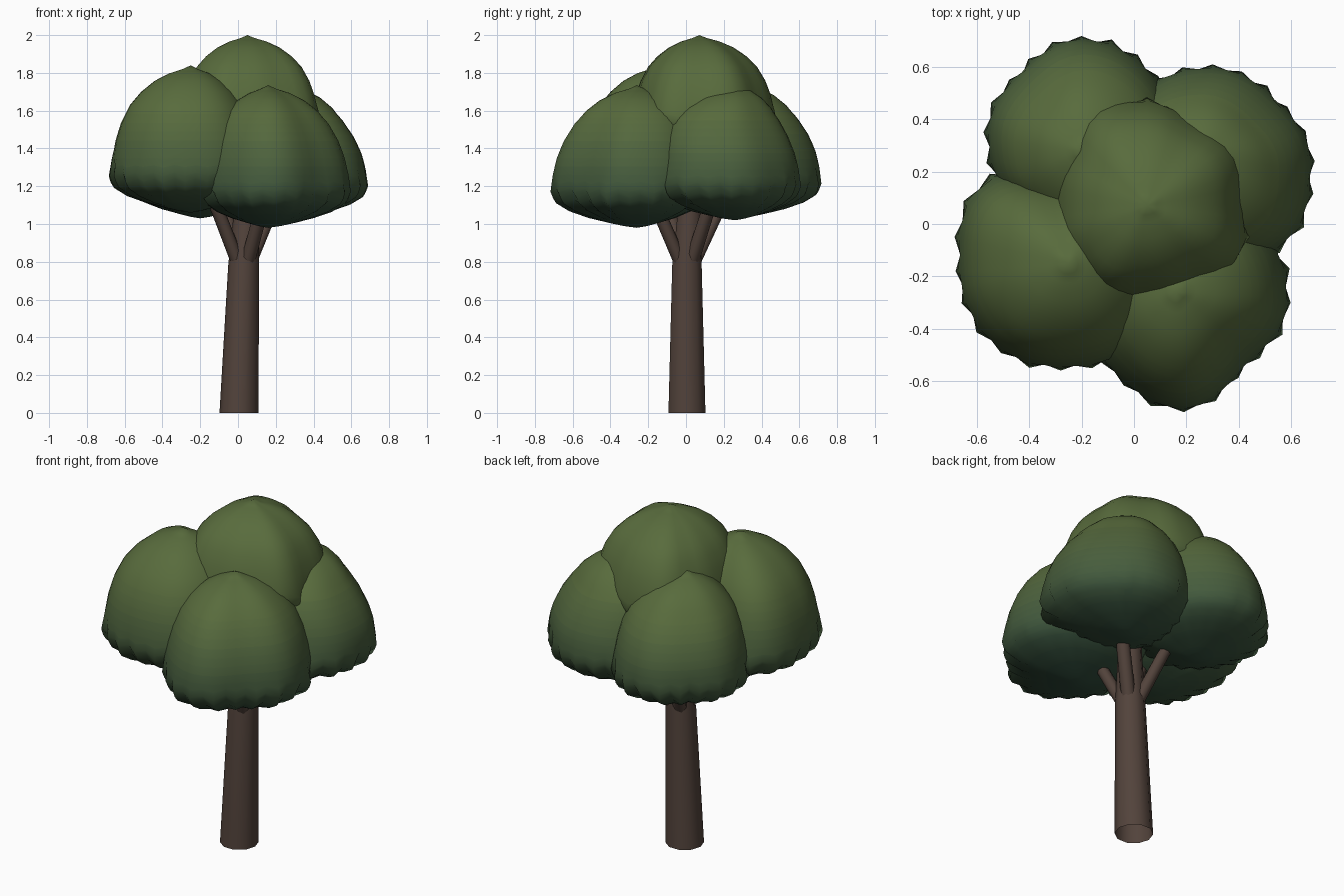
import bpy, bmesh, math, random
from mathutils import Vector

if "Cube" in bpy.data.objects:
    bpy.data.objects.remove(bpy.data.objects["Cube"])

random.seed(4)


def material(name, color):
    m = bpy.data.materials.new(name)
    m.diffuse_color = (*color, 1)
    m.use_nodes = True
    m.node_tree.nodes["Principled BSDF"].inputs["Base Color"].default_value = m.diffuse_color
    return m


def finish(name, bm, mats, angle):
    bmesh.ops.recalc_face_normals(bm, faces=bm.faces[:])
    mesh = bpy.data.meshes.new(name)
    bm.to_mesh(mesh)
    bm.free()
    for m in mats:
        mesh.materials.append(m)
    for p in mesh.polygons:
        p.use_smooth = True
    mesh.set_sharp_from_angle(angle=math.radians(angle))
    ob = bpy.data.objects.new(name, mesh)
    bpy.context.collection.objects.link(ob)
    return ob


def skin(bm, rings):
    """Bridge successive closed rings of equal length."""
    for a, b in zip(rings, rings[1:]):
        n = len(a)
        for i in range(n):
            j = (i + 1) % n
            bm.faces.new((a[i], a[j], b[j], b[i]))


# Materials: bark, and leaf greens running from dark underside to olive top
bark = material("bark", (0.085, 0.056, 0.044))
LOW, HIGH, STEPS = Vector((0.030, 0.072, 0.045)), Vector((0.098, 0.148, 0.046)), 18
leaves = [material(f"leaf_{i}", LOW.lerp(HIGH, i / (STEPS - 1))) for i in range(STEPS)]


# Tapered open-ended limb through a list of (x, y, z, radius)
def limb(name, points, sides):
    bm = bmesh.new()
    rings = []
    for x, y, z, r in points:
        rings.append([bm.verts.new((x + r * math.cos(a), y + r * math.sin(a), z))
                      for a in (math.tau * i / sides for i in range(sides))])
    skin(bm, rings)
    return finish(name, bm, [bark], 50)


limb("trunk", [(0.005, 0.005, 0, 0.103), (0.03, 0.005, 0.78, 0.082),
               (0.045, 0.02, 1.08, 0.065), (0.05, 0.05, 1.40, 0.04)], 10)

# Leaf clump: (radius, height) profile, full dome above, shallow cone below
PROFILE = [(0.10, 0.975), (0.27, 0.945), (0.45, 0.895), (0.62, 0.82), (0.76, 0.73),
           (0.87, 0.61), (0.94, 0.49), (0.985, 0.37), (1.0, 0.26), (0.93, 0.18),
           (0.78, 0.12), (0.56, 0.07), (0.33, 0.035), (0.15, 0.012)]
FINE = [PROFILE[0]]
for p, q in zip(PROFILE, PROFILE[1:]):
    FINE += [((p[0] + q[0]) / 2, (p[1] + q[1]) / 2), q]
TEETH = 20


def around(values, a):
    """Smoothly blend values spaced evenly around the circle."""
    u = a / math.tau * len(values)
    i, t = int(u), u - int(u)
    t = t * t * (3 - 2 * t)
    return values[i % len(values)] * (1 - t) + values[(i + 1) % len(values)] * t


def clump(name, center, lobes, apex, bottom, top, lean=0.0):
    bm = bmesh.new()
    n = TEETH * 2
    jag = [random.uniform(0.4, 1.0) * (-1) ** i for i in range(n)]
    height = top - bottom
    inward = -Vector(center).normalized() * lean
    rings = []
    for r, h in FINE:
        tooth = 0.055 * max(0, 1 - abs(h - 0.22) / 0.18)   # ragged only near the rim
        k = min(1, r * 1.1)
        shift = max(0, 1 - abs(h - 0.75) / 0.3)            # upper dome leans to the trunk
        cx = apex[0] + (center[0] - apex[0]) * k + inward.x * shift
        cy = apex[1] + (center[1] - apex[1]) * k + inward.y * shift
        ring = []
        for i in range(n):
            a = math.tau * i / n
            s = r * around(lobes, a) * (1 + tooth * jag[i])
            ring.append(bm.verts.new((cx + s * math.cos(a), cy + s * math.sin(a),
                                      bottom + height * h - 0.3 * tooth * jag[i])))
        rings.append(ring)
    skin(bm, rings)
    for ring, z in ((rings[0], top), (rings[-1], bottom)):
        tip = bm.verts.new((apex[0], apex[1], z))
        for i in range(n):
            bm.faces.new((ring[i], ring[(i + 1) % n], tip))
    for f in bm.faces:
        t = (f.calc_center_median().z - 0.98) / 0.62
        f.material_index = max(0, min(STEPS - 1, int(t * STEPS)))
    return finish(name, bm, leaves, 75)


# Crown lobes: centre, radii every 45 degrees from +x, apex, bottom, top, lean
CLUMPS = {
    "left": ((-0.28, -0.18), (.40, .40, .36, .45, .39, .38, .37, .40),
             (-0.25, -0.15), 1.06, 1.84, 0.0),
    "front": ((0.19, -0.30), (.40, .42, .40, .42, .38, .38, .41, .34),
              (0.16, -0.26), 0.98, 1.735, 0.02),
    "right": ((0.30, 0.24), (.38, .34, .36, .38, .40, .42, .40, .42),
              (0.26, 0.26), 1.02, 1.745, 0.04),
    "back": ((-0.20, 0.35), (.36, .35, .36, .33, .36, .38, .42, .42),
             (-0.20, 0.28), 1.03, 1.76, 0.03),
}
clump("leaf_clump_top", (0.05, 0.08),
      (.37, .40, .36, .39, .42, .36, .35, .38, .40, .36, .36, .41),
      (0.05, 0.07), 1.38, 2.0)

# Side clumps, each carried by a branch from the trunk
for side, (center, lobes, apex, bottom, top, lean) in CLUMPS.items():
    clump(f"leaf_clump_{side}", center, lobes, apex, bottom, top, lean)
    limb(f"branch_{side}", [(0.03, 0.005, 0.72, 0.04),
                            (0.03 + center[0] * 0.46, center[1] * 0.46, 1.05, 0.037),
                            (center[0] * 0.85, center[1] * 0.85, 1.35, 0.025)], 8)
